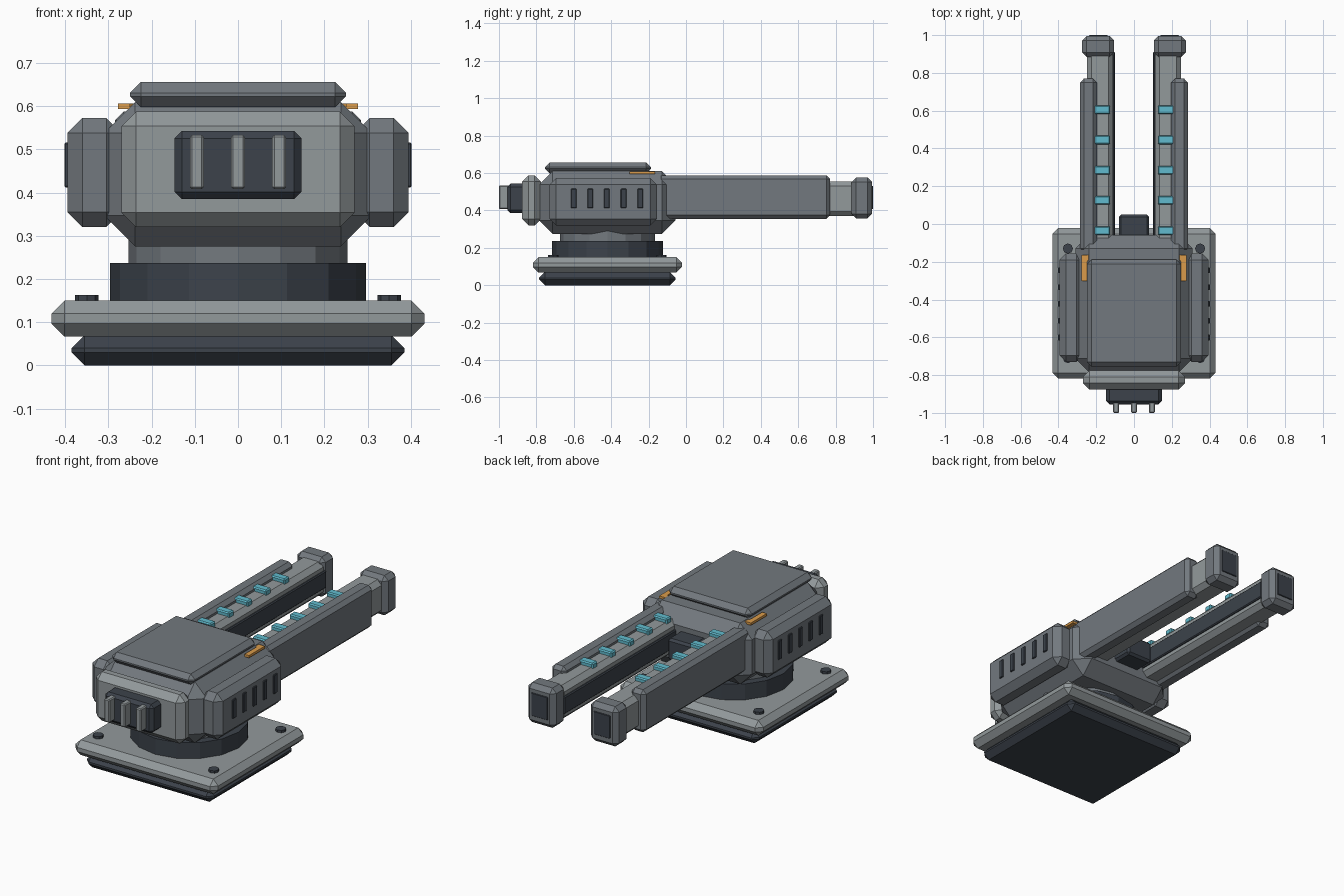
import bpy, bmesh
from mathutils import Matrix, Vector

if "Cube" in bpy.data.objects:
    bpy.data.objects.remove(bpy.data.objects["Cube"])


def material(name, rgb):
    m = bpy.data.materials.new(name)
    m.diffuse_color = (*rgb, 1)
    m.use_nodes = True
    m.node_tree.nodes["Principled BSDF"].inputs["Base Color"].default_value = m.diffuse_color
    return m


MID = material("mid_grey", (0.17, 0.19, 0.21))
LIGHT = material("light_grey", (0.29, 0.32, 0.33))
DARK = material("dark_grey", (0.045, 0.055, 0.07))
CYAN = material("cyan", (0.12, 0.50, 0.62))
ORANGE = material("orange", (0.70, 0.33, 0.07))


def finish(name, bm, mat):
    bmesh.ops.recalc_face_normals(bm, faces=bm.faces)
    mesh = bpy.data.meshes.new(name)
    bm.to_mesh(mesh)
    bm.free()
    mesh.materials.append(mat)
    ob = bpy.data.objects.new(name, mesh)
    bpy.context.collection.objects.link(ob)
    return ob


def box(name, x, y, z, bevel, mat):
    """Chamfered box from x, y and z ranges."""
    lo, hi = Vector((min(x), y[0], z[0])), Vector((max(x), y[1], z[1]))
    bm = bmesh.new()
    bmesh.ops.create_cube(bm, size=1, matrix=Matrix.Translation((lo + hi) / 2)
                          @ Matrix.Diagonal((*(hi - lo), 1)))
    if bevel:
        bmesh.ops.bevel(bm, geom=bm.edges[:], offset=bevel, segments=1,
                        profile=0.5, affect='EDGES')
    return finish(name, bm, mat)


def cylinder(name, x, y, z, radius, sides, mat):
    bm = bmesh.new()
    bmesh.ops.create_cone(bm, cap_ends=True, segments=sides, radius1=radius,
                          radius2=radius, depth=z[1] - z[0],
                          matrix=Matrix.Translation((x, y, (z[0] + z[1]) / 2)))
    return finish(name, bm, mat)


def plate(name, outline, z, mat):
    """Flat outline extruded upwards."""
    bm = bmesh.new()
    face = bm.faces.new([bm.verts.new((x, y, z[0])) for x, y in outline])
    top = bmesh.ops.extrude_face_region(bm, geom=[face])["geom"]
    bmesh.ops.translate(bm, vec=(0, 0, z[1] - z[0]),
                        verts=[v for v in top if isinstance(v, bmesh.types.BMVert)])
    return finish(name, bm, mat)


# Base plates and turntable
CY = -0.42
box("base_foot", (-0.385, 0.385), (CY - 0.365, CY + 0.365), (0, 0.07), 0.03, DARK)
box("base_plate", (-0.432, 0.432), (CY - 0.398, CY + 0.398), (0.067, 0.15), 0.03, LIGHT)
cylinder("turntable_ring", 0, CY, (0.145, 0.237), 0.296, 16, DARK)
cylinder("turntable_neck", 0, CY, (0.235, 0.30), 0.254, 16, MID)

# Turret housing
box("housing", (-0.31, 0.31), (-0.785, -0.057), (0.275, 0.61), 0.072, MID)
box("roof_plate", (-0.25, 0.25), (-0.755, -0.188), (0.598, 0.656), 0.025, MID)
box("front_plate", (-0.27, 0.27), (-0.876, -0.775), (0.32, 0.588), 0.034, LIGHT)
box("front_vent", (-0.147, 0.147), (-0.955, -0.86), (0.385, 0.543), 0.017, DARK)
for i in (-1, 0, 1):
    box("vent_bar", (i * 0.095 - 0.016, i * 0.095 + 0.016), (-1.0, -0.94),
        (0.408, 0.534), 0.005, LIGHT)
box("sensor_block", (-0.08, 0.08), (-0.08, 0.05), (0.39, 0.51), 0.012, DARK)

for s in (-1, 1):
    # Base bolts
    for t in (-1, 1):
        cylinder("base_bolt", s * 0.35, CY + t * 0.29, (0.145, 0.163), 0.027, 8, DARK)

    # Side armour with slots
    box("side_pod", (s * 0.27, s * 0.395), (-0.73, -0.155), (0.32, 0.573), 0.035, MID)
    for i in range(-2, 3):
        y = -0.423 + i * 0.089
        box("side_slot", (s * 0.38, s * 0.402), (y - 0.015, y + 0.015),
            (0.412, 0.516), 0.003, DARK)

    # Orange corner marking
    plate("corner_marking", [(s * x, y) for x, y in (
        (0.278, -0.302), (0.25, -0.302), (0.25, -0.2), (0.218, -0.165),
        (0.278, -0.165))], (0.594, 0.607), ORANGE)

    # Barrel: core, outer armour rail, inner dark strip, muzzle
    box("barrel_core", (s * 0.11, s * 0.25), (-0.15, 0.92), (0.37, 0.556), 0.025, LIGHT)
    box("barrel_rail", (s * 0.197, s * 0.285), (-0.15, 0.77), (0.355, 0.588), 0.02, MID)
    box("barrel_strip", (s * 0.1, s * 0.13), (-0.1, 0.91), (0.415, 0.51), 0.005, DARK)
    box("muzzle", (s * 0.105, s * 0.275), (0.885, 0.995), (0.358, 0.576), 0.024, MID)
    box("muzzle_opening", (s * 0.14, s * 0.238), (0.98, 1.0), (0.407, 0.532), 0.002, DARK)
    for i in range(5):
        y = -0.035 + i * 0.16
        box("energy_cell", (s * 0.126, s * 0.212), (y - 0.023, y + 0.023),
            (0.545, 0.578), 0.006, CYAN)
